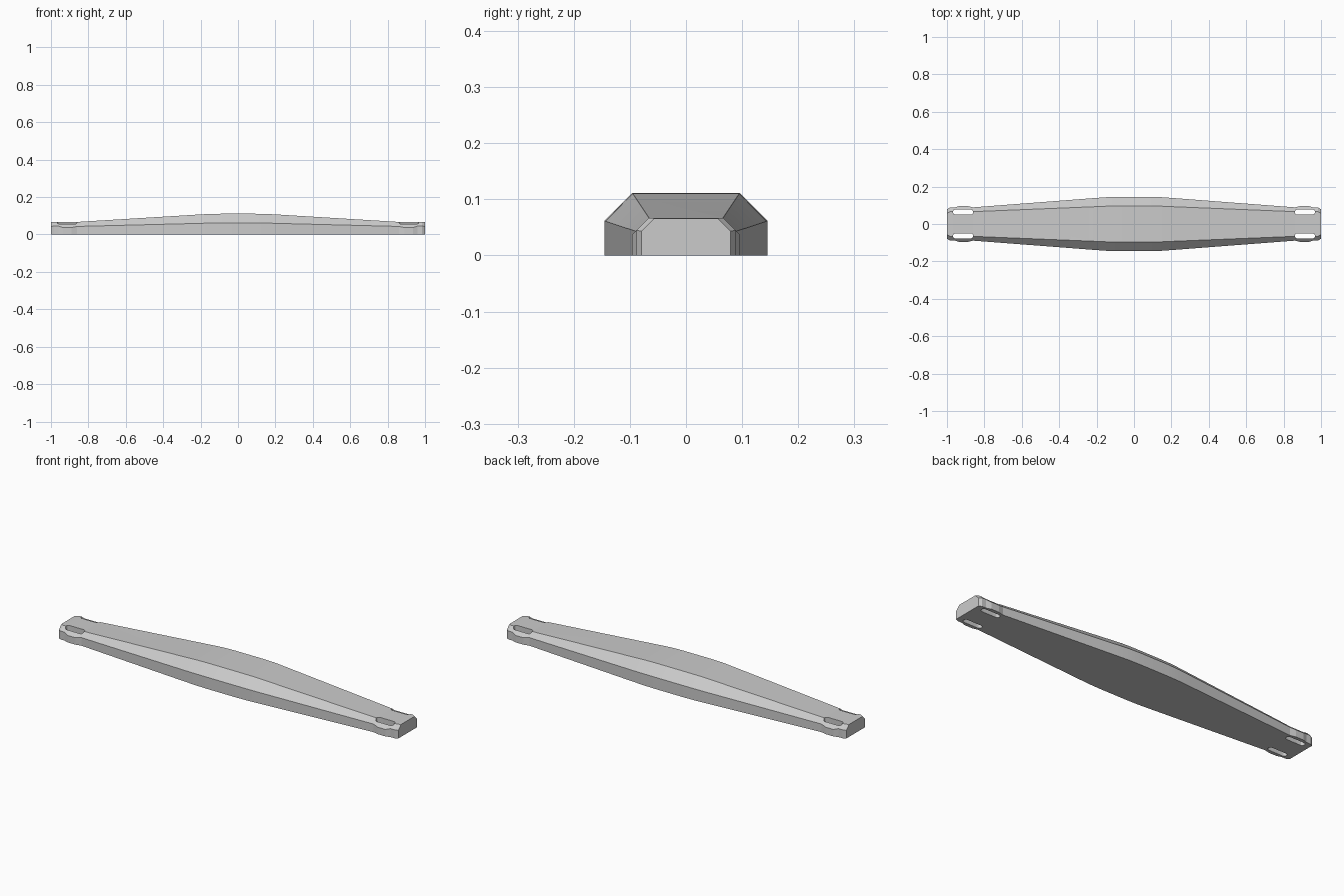
import bpy
import bmesh
import math

if "Cube" in bpy.data.objects:
    bpy.data.objects.remove(bpy.data.objects["Cube"])

grey = bpy.data.materials.new("light grey")
grey.diffuse_color = (0.6, 0.6, 0.6, 1)
grey.use_nodes = True
grey.node_tree.nodes["Principled BSDF"].inputs["Base Color"].default_value = grey.diffuse_color


def make_object(name, bm):
    bmesh.ops.recalc_face_normals(bm, faces=bm.faces)
    mesh = bpy.data.meshes.new(name)
    bm.to_mesh(mesh)
    bm.free()
    mesh.materials.append(grey)
    obj = bpy.data.objects.new(name, mesh)
    bpy.context.collection.objects.link(obj)
    return obj


# Half-length stations: x, half width, flat-top half width, shoulder z, top z
half = [
    (0.08, 0.145, 0.096, 0.062, 0.111),
    (0.15, 0.143, 0.095, 0.061, 0.110),
    (0.22, 0.138, 0.092, 0.059, 0.106),
    (0.86, 0.089, 0.066, 0.043, 0.067),
    (0.89, 0.096, 0.066, 0.037, 0.067),
    (0.935, 0.096, 0.066, 0.037, 0.067),
    (0.96, 0.088, 0.066, 0.045, 0.067),
    (0.984, 0.088, 0.066, 0.045, 0.067),
    (1.0, 0.079, 0.056, 0.043, 0.066),
]
stations = [(-s[0], *s[1:]) for s in reversed(half)] + half

# Tapered, chamfered body lofted through the stations
bm = bmesh.new()
rings = []
for x, w, flat, shoulder, top in stations:
    outline = [(-w, 0), (-w, shoulder), (-flat, top),
               (flat, top), (w, shoulder), (w, 0)]
    rings.append([bm.verts.new((x, y, z)) for y, z in outline])
for a, b in zip(rings, rings[1:]):
    for i in range(6):
        j = (i + 1) % 6
        bm.faces.new((a[i], a[j], b[j], b[i]))
bm.faces.new(rings[0])
bm.faces.new(rings[-1])
body = make_object("body", bm)

# Four rounded through-slots near the ends
SLOT_X, SLOT_Y, RADIUS, STRAIGHT, STEPS = 0.914, 0.064, 0.0135, 0.0405, 8
bm = bmesh.new()
for sx in (-1, 1):
    for sy in (-1, 1):
        loop = []
        for side, start in ((1, -math.pi / 2), (-1, math.pi / 2)):
            for k in range(STEPS + 1):
                t = start + math.pi * k / STEPS
                loop.append(bm.verts.new((
                    sx * SLOT_X + side * STRAIGHT + RADIUS * math.cos(t),
                    sy * SLOT_Y + RADIUS * math.sin(t), -0.05)))
        face = bm.faces.new(loop)
        ext = bmesh.ops.extrude_face_region(bm, geom=[face])
        bmesh.ops.translate(bm, vec=(0, 0, 0.25), verts=[
            v for v in ext["geom"] if isinstance(v, bmesh.types.BMVert)])
cutter = make_object("slot_cutter", bm)

cut = body.modifiers.new("slots", "BOOLEAN")
cut.operation = "DIFFERENCE"
cut.solver = "EXACT"
cut.object = cutter

# Apply the cut and remove the helper
bpy.context.view_layer.objects.active = body
body.select_set(True)
cutter.select_set(False)
bpy.ops.object.modifier_apply(modifier=cut.name)
bpy.data.objects.remove(cutter)
bpy.ops.object.shade_smooth_by_angle(angle=math.radians(12))
